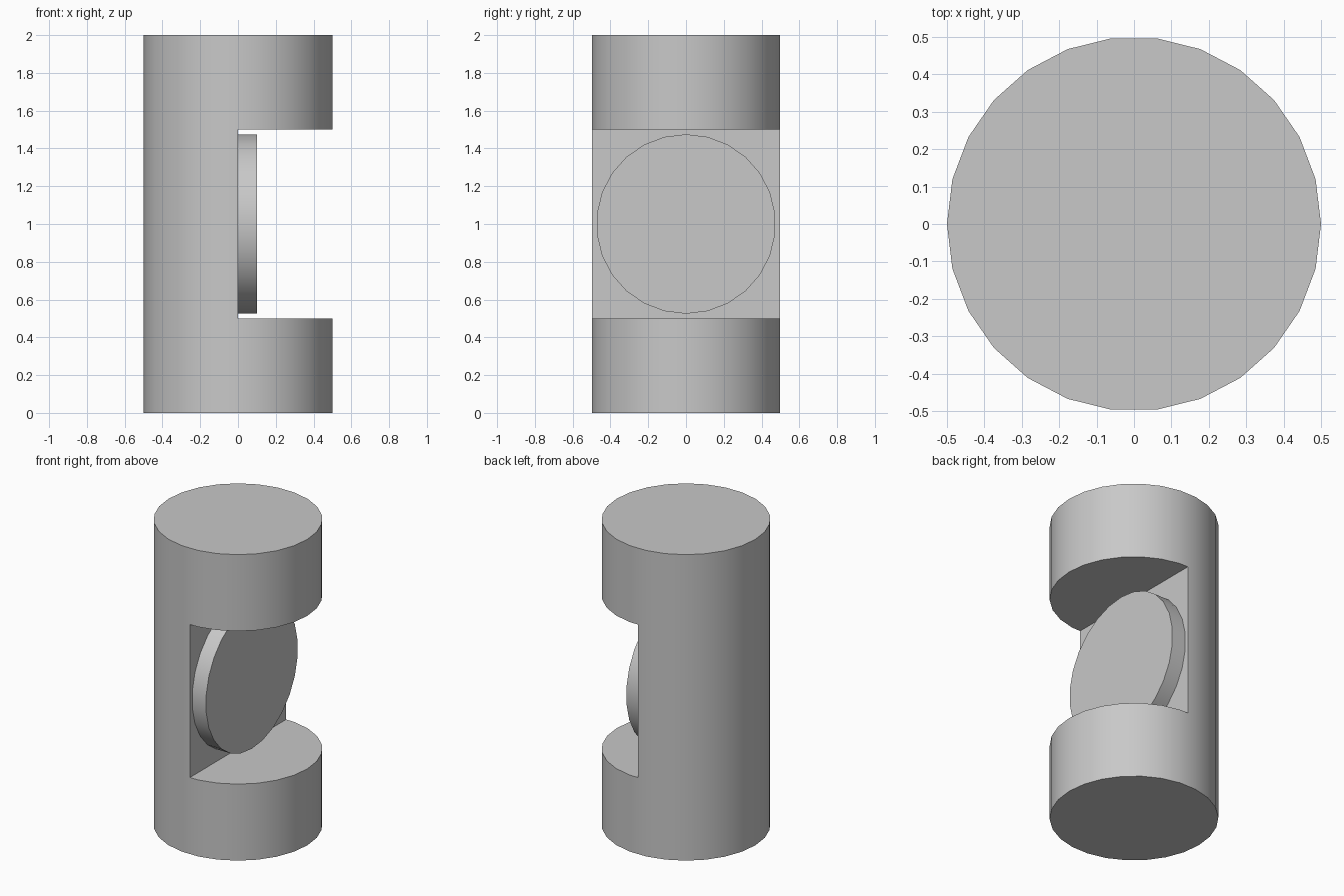
import bpy
from math import radians, pi

if "Cube" in bpy.data.objects:
    bpy.data.objects.remove(bpy.data.objects["Cube"], do_unlink=True)

SIDES = 26

grey = bpy.data.materials.new("plain grey")
grey.use_nodes = True
grey.diffuse_color = (0.58, 0.58, 0.58, 1)
grey.node_tree.nodes["Principled BSDF"].inputs["Base Color"].default_value = grey.diffuse_color


def cylinder(name, radius, depth, location, rotation=(0, 0, 0)):
    bpy.ops.mesh.primitive_cylinder_add(
        vertices=SIDES, radius=radius, depth=depth, location=location, rotation=rotation)
    obj = bpy.context.object
    obj.name = name
    bpy.ops.object.transform_apply(location=True, rotation=True, scale=True)
    obj.data.materials.append(grey)
    return obj


def smooth(obj):
    bpy.ops.object.select_all(action='DESELECT')
    obj.select_set(True)
    bpy.context.view_layer.objects.active = obj
    bpy.ops.object.shade_smooth_by_angle(angle=radians(30))


# Round column, turned so that corners lie on the x axis
column = cylinder("column", 0.5, 2, (0, 0, 1), (0, 0, pi / 2))

# Square notch cut out of the left half of the column
bpy.ops.mesh.primitive_cube_add(size=1, location=(0.5, 0, 1))
cutter = bpy.context.object
cutter.name = "notch_cutter"
cutter.scale = (1, 2, 1)
cutter.hide_render = True
bpy.context.view_layer.objects.active = column
notch = column.modifiers.new("notch", 'BOOLEAN')
notch.operation = 'DIFFERENCE'
notch.solver = 'EXACT'
notch.object = cutter
bpy.ops.object.modifier_apply(modifier=notch.name)
bpy.data.objects.remove(cutter, do_unlink=True)
smooth(column)

# Upright disc on the flat wall of the notch, sunk in slightly
disc = cylinder("notch_disc", 0.475, 0.12, (0.04, 0, 1), (pi / 2, 0, pi / 2))
smooth(disc)
